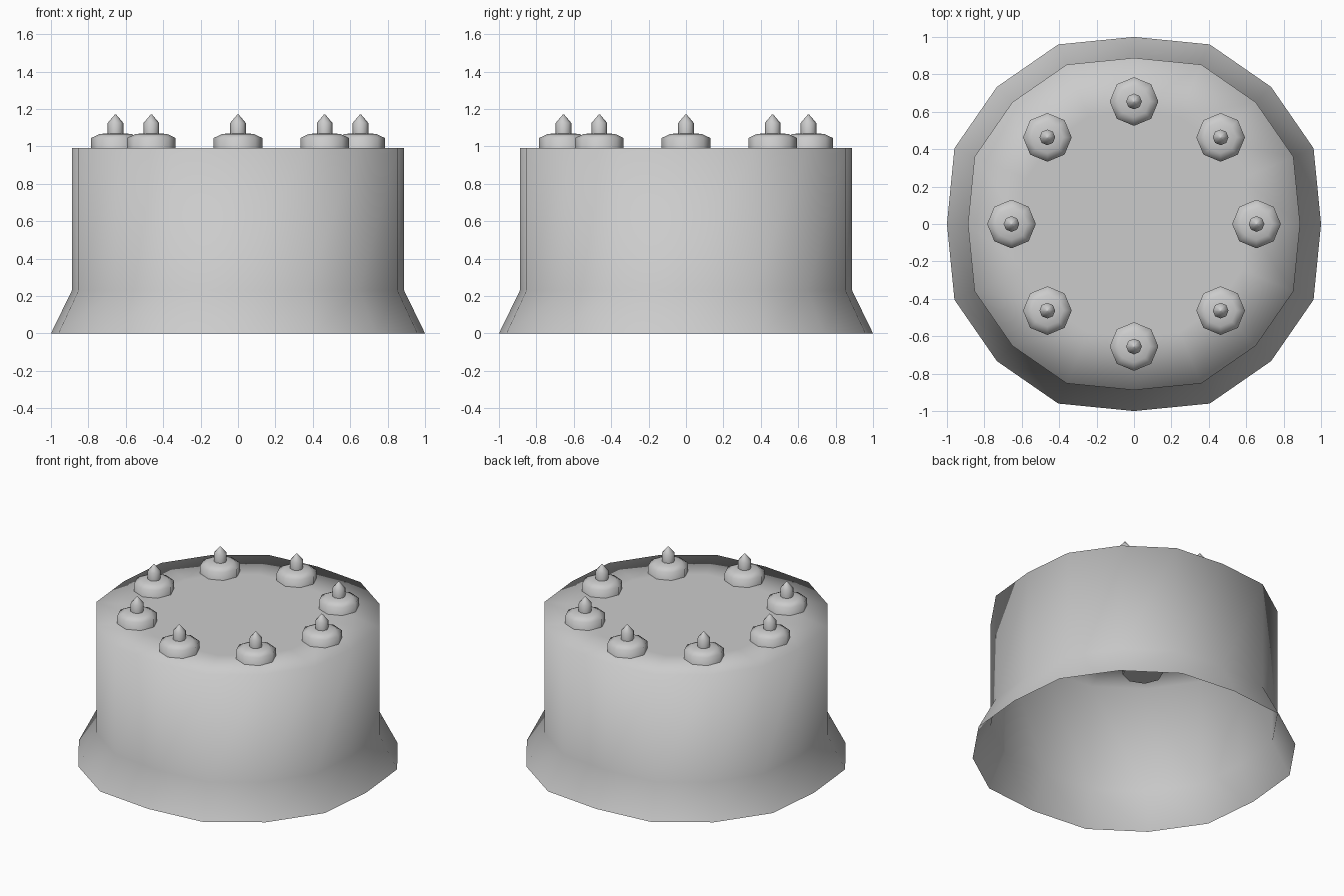
import bpy, bmesh
from math import sin, cos, pi

if "Cube" in bpy.data.objects:
    bpy.data.objects.remove(bpy.data.objects["Cube"])

# (radius on axis, second, diagonal) pattern of the slightly squared 16-sided outline
QUARTER = [(1.0, 0.0), (0.96, 0.405), (0.733, 0.733), (0.405, 0.96)]


def outline():
    pts = []
    for k in range(4):
        c, s = round(cos(k * pi / 2)), round(sin(k * pi / 2))
        pts += [(x * c - y * s, x * s + y * c) for x, y in QUARTER]
    return pts


def loft(name, rings, cap_start, cap_end):
    bm = bmesh.new()
    rows = [[bm.verts.new(p) for p in ring] for ring in rings]
    n = len(rows[0])
    for a, b in zip(rows, rows[1:]):
        for i in range(n):
            j = (i + 1) % n
            bm.faces.new((a[i], a[j], b[j], b[i]))
    if cap_start:
        bm.faces.new(rows[0][::-1])
    if cap_end:
        bm.faces.new(rows[-1])
    for f in bm.faces:
        f.smooth = True
    me = bpy.data.meshes.new(name)
    bm.to_mesh(me)
    bm.free()
    ob = bpy.data.objects.new(name, me)
    bpy.context.collection.objects.link(ob)
    return ob


# Flared drum: open underneath, flat closed top with an inner ring
drum_profile = [(1.0, 0.0), (0.888, 0.23), (0.888, 0.99), (0.6, 0.99)]
base = outline()
loft("drum_shell", [[(x * s, y * s, z) for x, y in base] for s, z in drum_profile],
     False, True)

# Eight bolts around the top: octagonal nut with a pointed stud
bolt_profile = [(0.13, 0.95), (0.13, 1.045), (0.085, 1.066), (0.042, 1.07),
                (0.042, 1.125), (0.004, 1.17)]
for k in range(8):
    cx, cy = 0.655 * cos(k * pi / 4), 0.655 * sin(k * pi / 4)
    rings = [[(cx + r * cos(i * pi / 4), cy + r * sin(i * pi / 4), z) for i in range(8)]
             for r, z in bolt_profile]
    bolt = loft(f"bolt_{k + 1}", rings, True, True)
    bolt.data.set_sharp_from_angle(angle=1.2)
